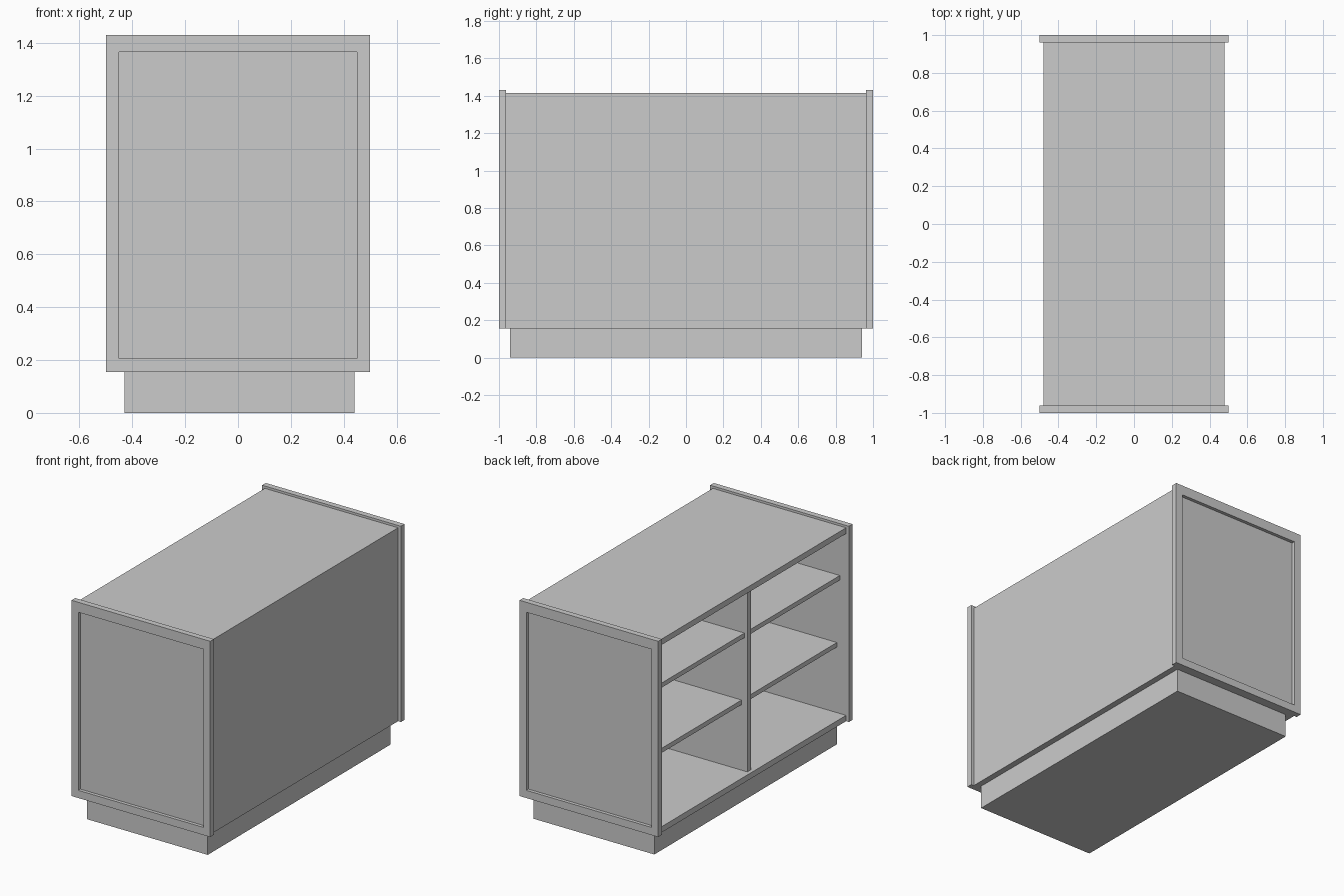
import bpy, bmesh
from mathutils import Vector

default = bpy.data.objects.get("Cube")
if default:
    bpy.data.objects.remove(default, do_unlink=True)

# Single painted finish
paint = bpy.data.materials.new("light_grey")
paint.use_nodes = True
GREY = (0.6, 0.6, 0.6, 1)
paint.diffuse_color = GREY
paint.node_tree.nodes["Principled BSDF"].inputs["Base Color"].default_value = GREY


def add_object(name, bm):
    mesh = bpy.data.meshes.new(name)
    bm.to_mesh(mesh)
    bm.free()
    mesh.materials.append(paint)
    obj = bpy.data.objects.new(name, mesh)
    bpy.context.collection.objects.link(obj)
    return obj


def box_mesh(x, y, z):
    """Box from (min, max) ranges on each axis."""
    bm = bmesh.new()
    bmesh.ops.create_cube(bm, size=1)
    for v in bm.verts:
        v.co = Vector([lo + (c + 0.5) * (hi - lo)
                       for c, (lo, hi) in zip(v.co, (x, y, z))])
    return bm


def box(name, x, y, z):
    return add_object(name, box_mesh(x, y, z))


T = 0.038                      # board thickness
INNER = 1 - T                  # inside face of the end panels
BASE_Z, CASE_TOP, PANEL_TOP = 0.155, 1.415, 1.43
FRONT, BACK = -0.48, 0.48      # open and closed sides of the case
INSIDE = BACK - T


def end_panel(name, side):
    """End board with a rectangular field sunk into its outer face."""
    bm = box_mesh((-0.5, 0.5), sorted((side, side * INNER)), (BASE_Z, PANEL_TOP))
    bm.normal_update()
    face = next(f for f in bm.faces if f.normal.y * side > 0.9)
    bmesh.ops.inset_region(bm, faces=[face], thickness=0.07)
    for v in face.verts:
        v.co.z = 1.365 if v.co.z > 0.8 else 0.205
    field = bmesh.ops.extrude_discrete_faces(bm, faces=[face])["faces"][0]
    for v in field.verts:
        v.co.y -= side * 0.022
    bmesh.ops.recalc_face_normals(bm, faces=bm.faces)
    add_object(name, bm)


# Plinth and end panels
box("plinth", (-0.43, 0.44), (-0.94, 0.94), (0, BASE_Z))
end_panel("front_end_panel", -1)
end_panel("rear_end_panel", 1)

# Case boards
span = (-INNER, INNER)
box("case_bottom", (FRONT, BACK), span, (BASE_Z, BASE_Z + T))
box("case_top", (FRONT, BACK), span, (CASE_TOP - T, CASE_TOP))
inside_z = (BASE_Z + T, CASE_TOP - T)
box("closed_side", (INSIDE, BACK), span, inside_z)
box("divider", (-0.455, INSIDE), (-T / 2, T / 2), inside_z)

# Two shelves in each bay, the lower one set further back
for bay, y in (("front", (-INNER, -T / 2)), ("rear", (T / 2, INNER))):
    for level, edge, top in (("lower", -0.414, 0.65), ("upper", -0.435, 1.092)):
        box(f"{bay}_{level}_shelf", (edge, INSIDE), y, (top - 0.03, top))
